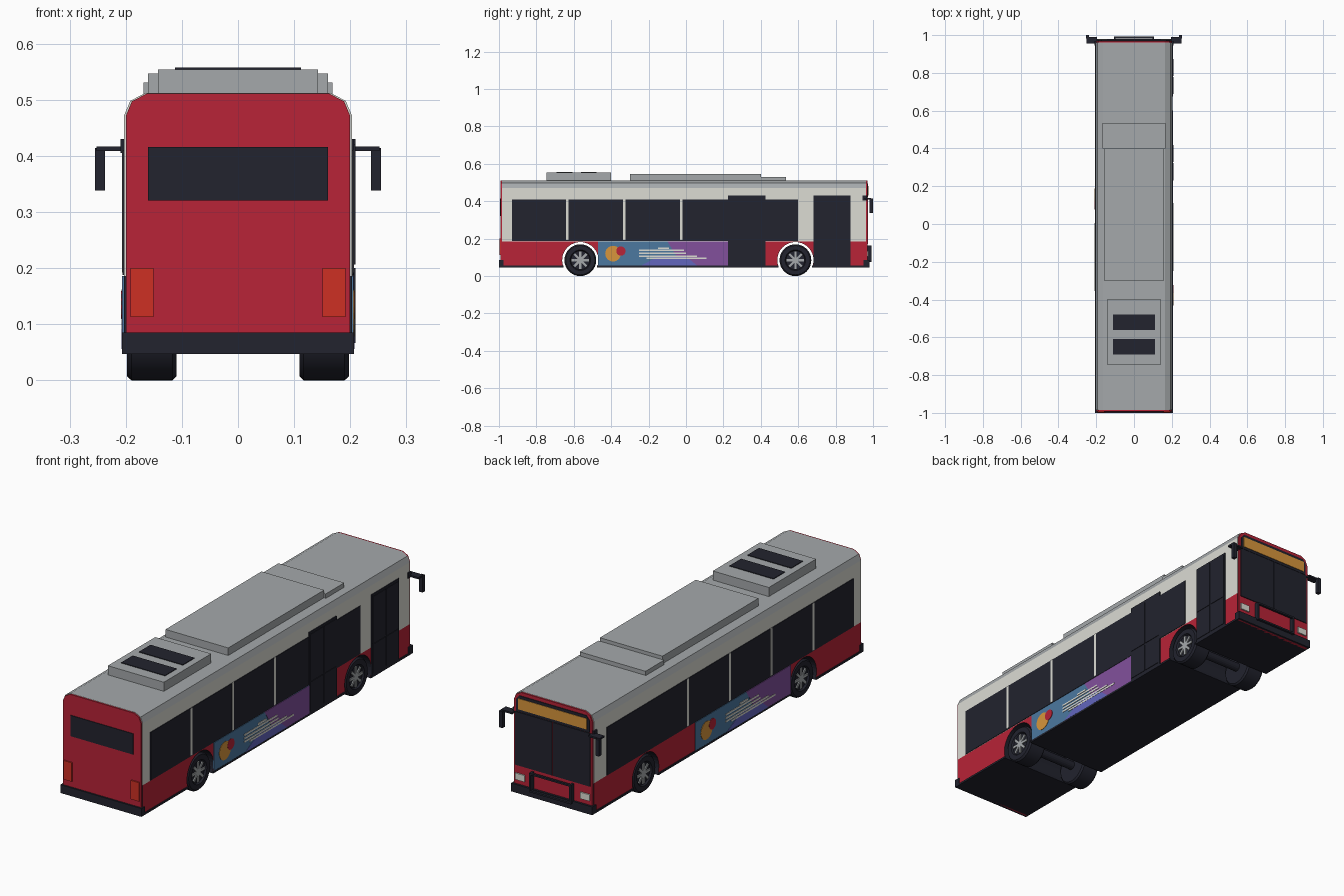
import bpy, bmesh, math
from mathutils import Matrix, Vector

cube = bpy.data.objects.get("Cube")
if cube:
    bpy.data.objects.remove(cube)


def material(name, r, g, b):
    lin = [((c / 255 + 0.055) / 1.055) ** 2.4 for c in (r, g, b)] + [1]
    m = bpy.data.materials.new(name)
    m.use_nodes = True
    m.diffuse_color = lin
    m.node_tree.nodes["Principled BSDF"].inputs["Base Color"].default_value = lin
    return m


RED = material("body red", 184, 35, 55)
WHITE = material("off white", 220, 220, 212)
GREY = material("roof grey", 165, 169, 171)
DARK = material("dark glass and rubber", 34, 35, 46)
AMBER = material("amber", 216, 150, 60)
LAMP = material("tail lamp red", 206, 48, 36)
TEAL = material("mural teal", 76, 120, 160)
INDIGO = material("mural indigo", 98, 102, 190)
PURPLE = material("mural purple", 130, 80, 156)


def finish(name, bm, mats):
    bmesh.ops.recalc_face_normals(bm, faces=bm.faces[:])
    me = bpy.data.meshes.new(name)
    bm.to_mesh(me)
    bm.free()
    for m in mats:
        me.materials.append(m)
    ob = bpy.data.objects.new(name, me)
    bpy.context.collection.objects.link(ob)
    return ob


def prism(name, pts, axis, a, b, *mats, rule=None):
    """Extrude a flat outline along one axis from a to b."""
    put = {"x": lambda p, t: (t, *p), "y": lambda p, t: (p[0], t, p[1]),
           "z": lambda p, t: (*p, t)}[axis]
    bm = bmesh.new()
    ends = [[bm.verts.new(put(p, t)) for p in pts] for t in (a, b)]
    for ring in ends:
        bm.faces.new(ring)
    n = len(pts)
    for i in range(n):
        j = (i + 1) % n
        bm.faces.new((ends[0][i], ends[0][j], ends[1][j], ends[1][i]))
    bmesh.ops.recalc_face_normals(bm, faces=bm.faces[:])
    if rule:
        for f in bm.faces:
            f.material_index = rule(f)
    return finish(name, bm, mats)


def rect(u0, u1, v0, v1):
    return [(u0, v0), (u1, v0), (u1, v1), (u0, v1)]


def disc(u, v, r, n=24):
    return [(u + r * math.cos(2 * math.pi * i / n), v + r * math.sin(2 * math.pi * i / n))
            for i in range(n)]


HALF, FLOOR, BELT = 0.203, 0.047, 0.186
BACK, FRONT = -0.985, 0.962
AXLES, AXLE_Z, ARCH = (-0.565, 0.585), 0.085, 0.097
SIDES = (("left", 1), ("right", -1))


def side_plate(name, pts, s, mat, depth=0.003, base=HALF):
    return prism(name, pts, "x", s * (base - 0.001), s * (base + depth), mat)


# Lower body: side outline with wheel arches cut right across
dip = math.asin((AXLE_Z - FLOOR) / ARCH)
outline = [(BACK, BELT), (BACK, FLOOR)]
for y in AXLES:
    for i in range(25):
        t = math.pi + dip - (math.pi + 2 * dip) * i / 24
        outline.append((y + ARCH * math.cos(t), AXLE_Z + ARCH * math.sin(t)))
outline += [(FRONT, FLOOR), (FRONT, BELT)]
prism("lower_body", outline, "x", -HALF, HALF, RED, DARK,
      rule=lambda f: 0 if abs(f.normal.x) > 0.5 else 1)

# Upper body: cross section with a bevelled roof
shoulder = [(HALF, 0.472), (0.192, 0.498), (0.165, 0.512)]
roofline = shoulder + [(-x, z) for x, z in reversed(shoulder)]
section = [(HALF, BELT)] + roofline + [(-HALF, BELT)]
prism("upper_body", section, "y", BACK, FRONT, WHITE, GREY,
      rule=lambda f: 1 if f.normal.z > 0.2 else 0)

# Red end caps
cap = [(x * 0.985, z - 0.001) for x, z in [(HALF, FLOOR + 0.001)] + roofline + [(-HALF, FLOOR + 0.001)]]
prism("rear_cap", cap, "y", -0.992, -0.98, RED)
prism("front_cap", cap, "y", 0.955, 0.97, RED)

# Sides: skirt trim, windows, pillars and mural
gap = math.sqrt(ARCH ** 2 - (AXLE_Z - FLOOR) ** 2)
edges = [BACK, AXLES[0] - gap, AXLES[0] + gap, AXLES[1] - gap, AXLES[1] + gap, FRONT]
for label, s in SIDES:
    for i in range(0, 6, 2):
        side_plate(f"skirt_trim_{label}_{i // 2}", rect(edges[i], edges[i + 1], FLOOR, 0.056), s, DARK, 0.004)
    side_plate(f"window_band_{label}", rect(-0.93, 0.6 if s > 0 else 0.87, 0.188, 0.41), s, DARK)
    for i in range(3 if s > 0 else 4):
        y = -0.635 + 0.305 * i
        side_plate(f"window_pillar_{label}_{i}", rect(y - 0.007, y + 0.007, 0.192, 0.41), s, WHITE, 0.004)

    def art(name, pts, mat, depth):
        # The artwork reads the same way round on both sides
        pts = [(y if s > 0 else -0.245 - y, z) for y, z in pts]
        side_plate(f"mural_{name}_{label}", pts, s, mat, depth)

    art("panel", rect(-0.47, 0.225, 0.056, 0.186), TEAL, 0.003)
    art("violet", [(-0.02, 0.056), (0.225, 0.056), (0.225, 0.186), (-0.1, 0.186)], PURPLE, 0.0036)
    art("wave", [(-0.24, 0.056), (0.06, 0.056), (0.0, 0.105), (-0.14, 0.11)], INDIGO, 0.0042)
    art("sun", disc(-0.39, 0.12, 0.042), AMBER, 0.0048)
    art("dot", disc(-0.348, 0.134, 0.025), RED, 0.0054)
    for i, (y0, y1, z) in enumerate([(-0.15, -0.09, 0.15), (-0.25, -0.01, 0.138), (-0.25, 0.0, 0.122),
                                     (-0.25, 0.06, 0.107), (-0.21, 0.11, 0.095)]):
        art(f"streak_{i}", rect(y0, y1, z - 0.004, z + 0.004), WHITE, 0.005)

# Doors, two leaves each
for label, y0, y1 in (("rear", 0.225, 0.425), ("front", 0.681, 0.88)):
    side_plate(f"{label}_door", rect(y0, y1, 0.056, 0.43), 1, DARK, 0.004)
    mid = (y0 + y1) / 2
    for i, (a, b) in enumerate(((y0 + 0.006, mid - 0.003), (mid + 0.003, y1 - 0.006))):
        for j, (z0, z1) in enumerate(((0.066, 0.2), (0.206, 0.42))):
            side_plate(f"{label}_door_pane_{i}_{j}", rect(a, b, z0, z1), 1, DARK, 0.0065)

# Roof units
prism("roof_unit_rear", rect(-0.143, 0.143, -0.745, -0.4), "z", 0.505, 0.554, GREY)
prism("roof_unit_middle", rect(-0.16, 0.16, -0.3, 0.4), "z", 0.505, 0.547, GREY)
prism("roof_unit_front", rect(-0.168, 0.168, 0.4, 0.535), "z", 0.505, 0.531, GREY)
for i, y in enumerate((-0.65, -0.52)):
    prism(f"roof_vent_{i}", rect(-0.112, 0.112, y - 0.042, y + 0.042), "z", 0.55, 0.557, DARK)

# Rear face
prism("rear_window", rect(-0.16, 0.16, 0.32, 0.416), "y", -0.995, -0.99, DARK)
prism("rear_bumper", rect(-0.207, 0.207, FLOOR, 0.085), "y", -1.0, -0.975, DARK)

# Front face
prism("sign_surround", [(-0.188, 0.42), (0.188, 0.42), (0.188, 0.475), (0.172, 0.495),
                        (-0.172, 0.495), (-0.188, 0.475)], "y", 0.969, 0.973, DARK)
prism("destination_sign", rect(-0.175, 0.175, 0.432, 0.482), "y", 0.972, 0.975, AMBER)
prism("front_bumper", rect(-0.207, 0.207, FLOOR, 0.085), "y", 0.95, 0.98, DARK)
for label, s in SIDES:
    prism(f"windscreen_{label}", rect(s * 0.0015, s * 0.192, 0.172, 0.418), "y", 0.969, 0.974, DARK)
    prism(f"headlight_{label}", rect(s * 0.142, s * 0.19, 0.105, 0.135), "y", 0.969, 0.976, WHITE)
    prism(f"tail_lamp_{label}", rect(s * 0.151, s * 0.192, 0.113, 0.2), "y", -0.998, -0.99, LAMP)
    prism(f"rack_post_{label}", rect(s * 0.098, s * 0.107, 0.075, 0.163), "y", 0.968, 0.993, DARK)
    # Mirrors
    prism(f"mirror_arm_{label}", rect(s * 0.195, s * 0.252, 0.409, 0.417), "y", 0.955, 0.99, DARK)
    prism(f"mirror_mount_{label}", rect(s * 0.2, s * 0.209, 0.405, 0.43), "y", 0.945, 0.968, DARK)
    prism(f"mirror_head_{label}", rect(s * 0.237, s * 0.255, 0.338, 0.414), "y", 0.982, 1.0, DARK)
for i, z in enumerate((0.075, 0.155)):
    prism(f"rack_rail_{i}", rect(-0.107, 0.107, z, z + 0.008), "y", 0.982, 0.993, DARK)


# Wheels: turned tyre with eight spokes
def wheel(name, s, y):
    profile = [(0.11, 0.0), (0.11, 0.078), (0.117, 0.085), (0.19, 0.085), (0.198, 0.078),
               (0.198, 0.055), (0.19, 0.05), (0.19, 0.0)]
    bm = bmesh.new()
    verts = [bm.verts.new((s * x, 0, r)) for x, r in profile]
    path = [bm.edges.new(e) for e in zip(verts, verts[1:])]
    bmesh.ops.spin(bm, geom=verts + path, cent=(0, 0, 0), axis=(1, 0, 0),
                   angle=2 * math.pi, steps=32, use_duplicate=False)
    bmesh.ops.remove_doubles(bm, verts=bm.verts[:], dist=0.0001)
    tyre = finish(f"tyre_{name}", bm, [DARK])
    tyre.location = (0, y, AXLE_Z)
    bpy.ops.object.select_all(action="DESELECT")
    tyre.select_set(True)
    bpy.context.view_layer.objects.active = tyre
    bpy.ops.object.shade_smooth_by_angle(angle=math.radians(30))
    bm = bmesh.new()
    for i in range(4):
        turn = Matrix.Rotation(i * math.pi / 4, 4, "X")
        bmesh.ops.create_cube(bm, size=1, matrix=turn @ Matrix.Diagonal(Vector((0.008, 0.094, 0.012, 1))))
    spokes = finish(f"spokes_{name}", bm, [GREY])
    spokes.location = (s * 0.191, y, AXLE_Z)


for end, y in zip(("rear", "front"), AXLES):
    prism(f"{end}_axle", disc(y, AXLE_Z, 0.02, 16), "x", -0.12, 0.12, DARK)
    for label, s in SIDES:
        wheel(f"{end}_{label}", s, y)
